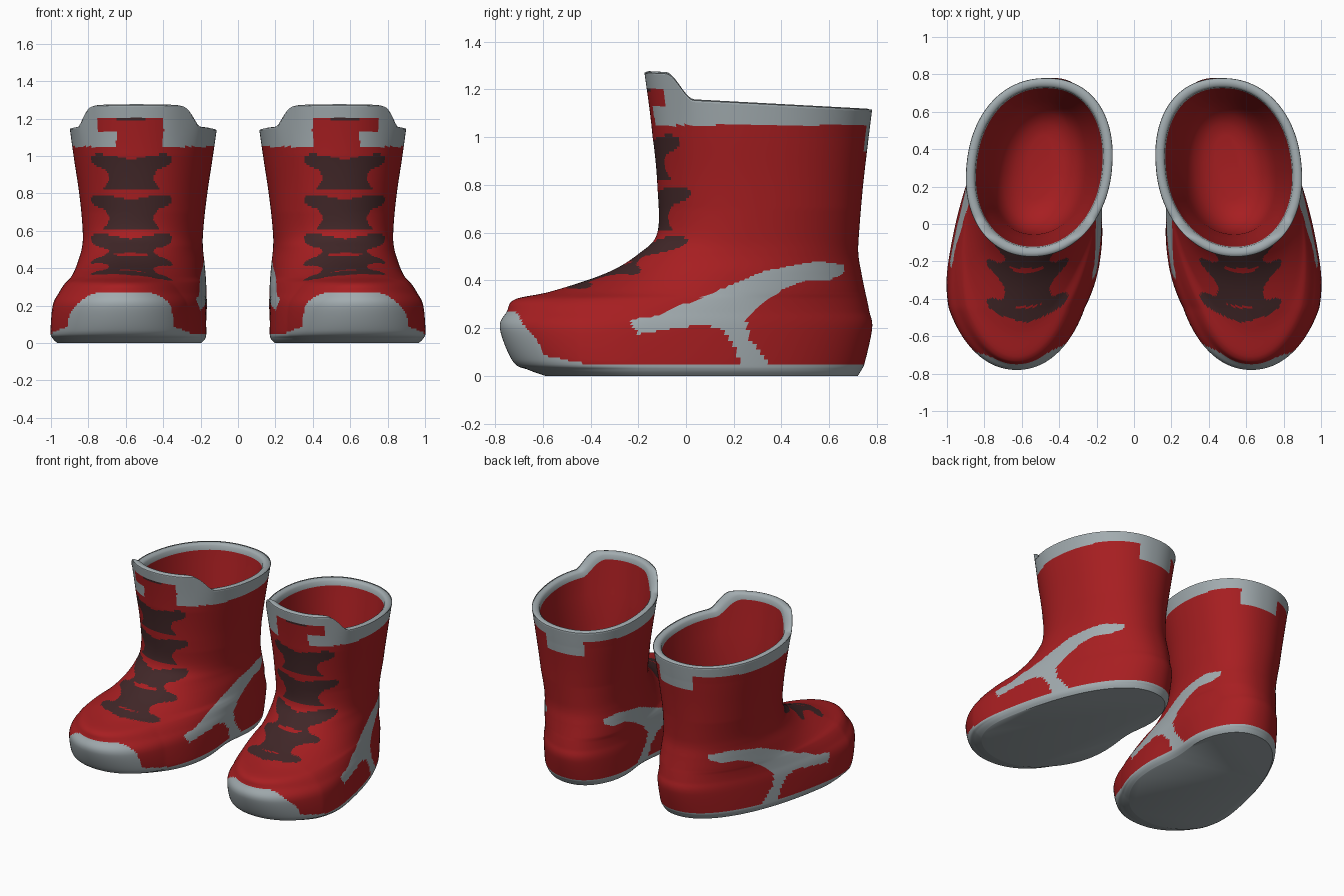
import bpy, bmesh, math

if "Cube" in bpy.data.objects:
    bpy.data.objects.remove(bpy.data.objects["Cube"])

M = 264  # points around each ring


def clamp(v, a=0.0, b=1.0):
    return max(a, min(b, v))


def material(name, rgb):
    m = bpy.data.materials.new(name)
    m.diffuse_color = (*rgb, 1)
    m.use_nodes = True
    m.node_tree.nodes["Principled BSDF"].inputs["Base Color"].default_value = m.diffuse_color
    return m


RED, GREY, DARK = 0, 1, 2
mats = [material("red_leather", (0.385, 0.013, 0.015)),
        material("grey_trim", (0.36, 0.41, 0.43)),
        material("dark_laces", (0.052, 0.020, 0.021))]

# Boot cross-sections: height, toe y, heel y, y of the widest point, half width
RINGS = [(0, -.59, .72, -.15, .38), (.025, -.66, .735, -.17, .4),
         (.06, -.725, .75, -.2, .405), (.2, -.78, .78, -.18, .393),
         (.27, -.75, .768, -.08, .372), (.32, -.717, .758, .03, .355),
         (.355, -.56, .75, .13, .343), (.43, -.335, .735, .2, .33),
         (.51, -.2, .722, .26, .317), (.6, -.12, .725, .28, .318),
         (.8, -.12, .742, .3, .34), (1.0, -.14, .765, .3, .37),
         (1.15, -.175, .78, .3, .39)]

# Y-shaped side stripe outline in (y, z)
STRIPE = [(-.24, .235), (-.13, .25), (.07, .33), (.33, .44), (.55, .48), (.66, .465),
          (.66, .43), (.6, .4), (.5, .4), (.4, .36), (.3, .29), (.25, .24), (.27, .15),
          (.36, .04), (.23, .04), (.2, .13), (.15, .19), (.08, .215), (0, .205), (-.2, .175)]

# Lace crosses: height along the front, length of the body below
LACES = [(.98, .16), (.765, .16), (.555, .16), (.35, .25), (.08, 0)]


def axis_x(y, z):
    # the foot turns outward, the shaft much less
    turn = .16 - .08 * clamp((z - .35) / .35)
    return .507 - turn * (max(y, -.45) - .3)


def rim_height(y):
    # sloping collar with a raised tongue in front
    k = clamp((.035 - y) / .12)
    return 1.16 - .042 * y / .78 + .108 * k * k * (3 - 2 * k)


def ring_points(r, inset=0.0, drop=0.0):
    z, yf, yb, ym, rx = r
    yf, yb, rx = yf + inset, yb - inset, rx - inset
    instep = math.exp(-((z - .4) / .09) ** 2)
    pts = []
    for i in range(M):
        a = 2 * math.pi * i / M
        c, s = math.cos(a), math.sin(a)
        e = 2 / (2.2 if s > 0 else 2.1 - .25 * instep)
        px = math.copysign(abs(c) ** e, c) * rx
        py = math.copysign(abs(s) ** e, s)
        y = ym + py * ((yb - ym) if s > 0 else (ym - yf))
        x = axis_x(y, z) + px
        if c < 0:  # inner arch of the sole
            x += .05 * -c * math.exp(-((y - .2) / .2) ** 2) * clamp(1 - z / .3)
        zz = z
        if z > 1:
            zz = 1 + (z - 1) * (rim_height(y) - 1) / .15
        pts.append((x, y, zz - drop))
    return pts


def catmull(p0, p1, p2, p3, t):
    return tuple(.5 * (2 * b + (c - a) * t + (2 * a - 5 * b + 4 * c - d) * t * t
                       + (3 * b - a - 3 * c + d) * t ** 3)
                 for a, b, c, d in zip(p0, p1, p2, p3))


def inside(y, z, poly):
    hit = False
    for (y1, z1), (y2, z2) in zip(poly, poly[1:] + poly[:1]):
        if (z1 > z) != (z2 > z) and y < (y2 - y1) * (z - z1) / (z2 - z1) + y1:
            hit = not hit
    return hit


def is_lace(u, t):
    for i, (row, body) in enumerate(LACES):
        d = t - row
        # red gap above each cross
        if (u / .085) ** 2 + ((d - .035) / .03) ** 2 < 1:
            return False
        # cross band with raised round ends
        half = (.04 if i < 3 else .055) * math.sqrt(clamp(1.0 - (u / .218) ** 6))
        if u < .218 and abs(d + .04 - (.2 if i < 3 else .3) * u) < half:
            return True
        # hourglass body below the band
        mid = body * .62
        if -body < d < -.03 and u < .12 + .04 * ((d + mid) / (body - mid)) ** 2:
            return True
    return False


def outer_colour(x, y, z):
    u = abs(x - .57)
    # collar, tongue and heel tab
    if z > 1.05:
        low = z < 1.125
        if y < .03 and z < 1.207 and abs(x - (.525 if low else .575)) < (.125 if low else .178):
            return DARK if z > 1.188 and u < .075 else RED
        return GREY
    if z > .94 and y > .6 and abs(x - .44) < .14:
        return GREY
    # sole strip and toe cap
    if z < .046 + .04 * clamp((-.4 - y) / .2):
        return GREY
    if z < .275 - .06 * (abs(x - .61) / .24) ** 4 and y < -.565 - .35 * z:
        return GREY
    # side stripe on both flanks
    shift = 0 if x > axis_x(y, z) else .06
    if y < .7 and inside(y + shift, z, STRIPE):
        return GREY
    # laces
    if y < .03 and z > .3 and is_lace(u, z + min(0, y + .15)):
        return DARK
    return RED


bm = bmesh.new()


def add_ring(pts):
    return [bm.verts.new(p) for p in pts]


def bridge(a, b, colour):
    for i in range(M):
        j = (i + 1) % M
        f = bm.faces.new((a[i], a[j], b[j], b[i]))
        f.material_index = colour if colour is not None else \
            outer_colour(*f.calc_center_median())


# Outer shell
prev = add_ring(ring_points(RINGS[0]))
sole = bm.faces.new(list(reversed(prev)))
sole.material_index = GREY
n = len(RINGS)
for k in range(n - 1):
    quad = [RINGS[clamp(k + d, 0, n - 1)] for d in (-1, 0, 1, 2)]
    span = max(quad[2][0] - quad[1][0], abs(quad[2][1] - quad[1][1]))
    steps = max(3, math.ceil(span / (.0075 if k == n - 2 else .011)))
    for s in range(1, steps + 1):
        drop = .012 if (k == n - 2 and s == steps) else 0
        cur = add_ring(ring_points(catmull(*quad, s / steps), 0, drop))
        bridge(prev, cur, None)
        prev = cur

# Rounded rim
for inset, drop in ((.007, .004), (.02, 0), (.038, .003), (.05, .015), (.054, .045)):
    cur = add_ring(ring_points(RINGS[-1], inset, drop))
    bridge(prev, cur, GREY)
    prev = cur

# Lining, rounding into a bowl-shaped insole
lining = [(RINGS[11], .055), (RINGS[10], .065)]
lining += [((z, -.12, .726, .28, .32), inset) for z, inset in
           ((.7, .07), (.62, .095), (.56, .135), (.525, .19), (.51, .25))]
for r, inset in lining:
    cur = add_ring(ring_points(r, inset))
    bridge(prev, cur, RED)
    prev = cur
bm.faces.new(prev).material_index = RED

bmesh.ops.recalc_face_normals(bm, faces=bm.faces)
mesh = bpy.data.meshes.new("boots")
bm.to_mesh(mesh)
bm.free()
for m in mats:
    mesh.materials.append(m)
boots = bpy.data.objects.new("boots", mesh)
bpy.context.collection.objects.link(boots)
bpy.context.view_layer.objects.active = boots
boots.select_set(True)
bpy.ops.object.shade_smooth_by_angle(angle=math.radians(50))

# Second boot of the pair
mirror = boots.modifiers.new("pair", 'MIRROR')
mirror.use_mirror_merge = False
